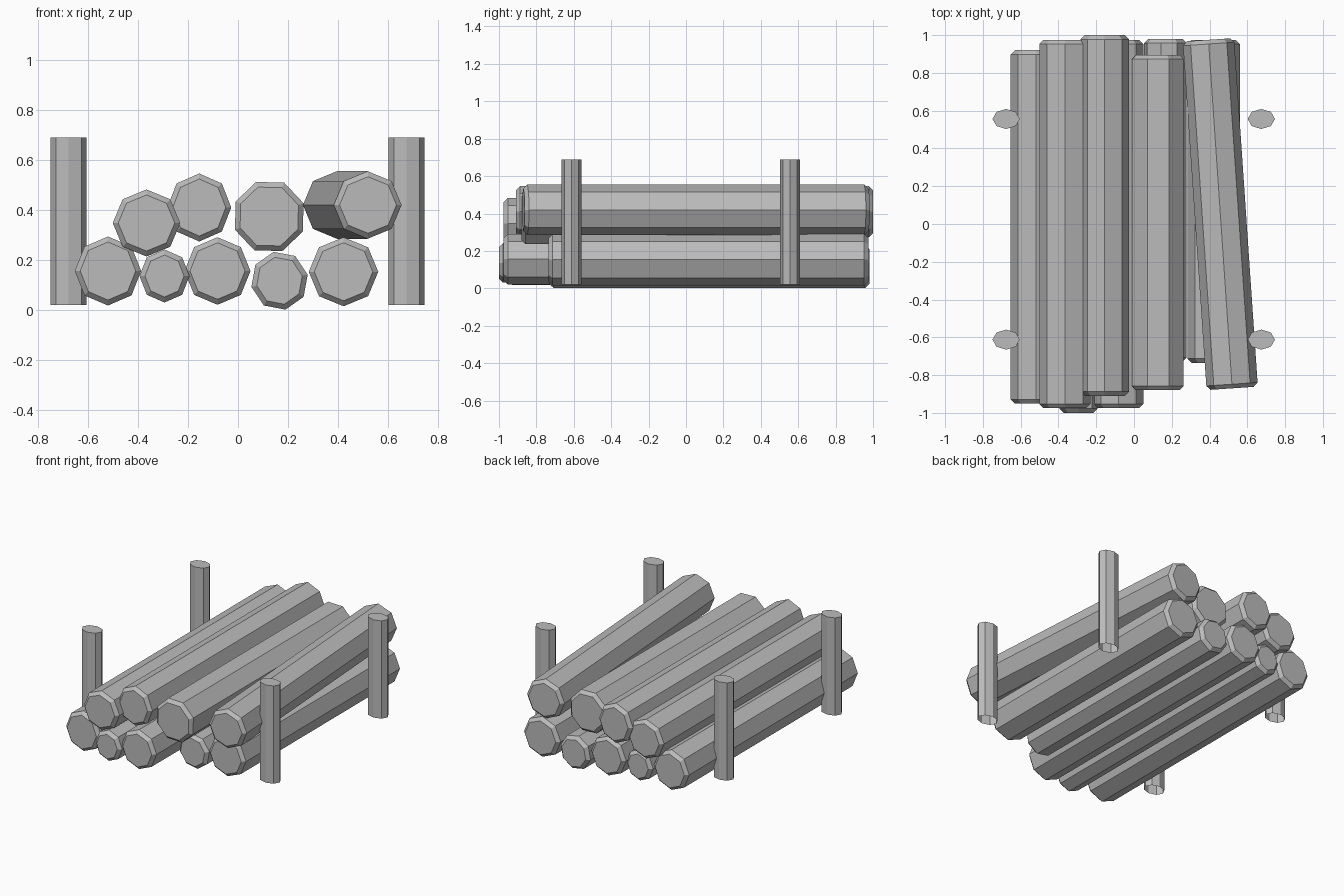
import bpy, bmesh, math
from mathutils import Vector

cube = bpy.data.objects.get("Cube")
if cube:
    bpy.data.objects.remove(cube, do_unlink=True)

SIDES = 8
CHAMFER = 0.022

grey = bpy.data.materials.new("plain_grey")
grey.use_nodes = True
colour = (0.5, 0.5, 0.5, 1)
grey.diffuse_color = colour
grey.node_tree.nodes["Principled BSDF"].inputs["Base Color"].default_value = colour


def prism(name, stations, rx, ry, turn=0, cap_start=True):
    """Eight-sided bar along local z; stations are (height, inset) pairs."""
    bm = bmesh.new()
    rings = []
    for height, inset in stations:
        ring = []
        for i in range(SIDES):
            a = math.radians(turn) + math.tau * i / SIDES
            ring.append(bm.verts.new(((rx - inset) * math.cos(a),
                                      (ry - inset) * math.sin(a), height)))
        rings.append(ring)
    for low, high in zip(rings, rings[1:]):
        for i in range(SIDES):
            j = (i + 1) % SIDES
            bm.faces.new((low[i], low[j], high[j], high[i]))
    bm.faces.new(rings[-1])
    if cap_start:
        bm.faces.new(rings[0][::-1])
    mesh = bpy.data.meshes.new(name)
    bm.to_mesh(mesh)
    bm.free()
    mesh.materials.append(grey)
    obj = bpy.data.objects.new(name, mesh)
    bpy.context.collection.objects.link(obj)
    return obj


def log(name, x, z, front, back, rx, rz, turn=0, back_x=None):
    """Chamfered log lying along y, optionally skewed towards back_x."""
    start = Vector((x, front, z))
    end = Vector((x if back_x is None else back_x, back, z))
    axis = end - start
    half = axis.length / 2
    stations = [(-half, CHAMFER), (CHAMFER - half, 0), (half - CHAMFER, 0), (half, CHAMFER)]
    obj = prism(name, stations, rx, rz, -turn)
    obj.location = (start + end) / 2
    obj.rotation_euler = (-math.pi / 2, 0, math.atan2(-axis.x, axis.y))


# Bottom row of logs
log("bottom_log_1", -0.52, 0.156, -0.95, 0.92, 0.133, 0.138)
log("bottom_log_2", -0.294, 0.136, -1.0, 0.94, 0.1, 0.106)
log("bottom_log_3", -0.082, 0.156, -0.975, 0.975, 0.132, 0.135)
log("bottom_log_4", 0.166, 0.117, -0.73, 0.98, 0.115, 0.118, 12)
log("bottom_log_5", 0.422, 0.153, -0.735, 0.975, 0.139, 0.138)

# Top row of logs, the last one lying askew
log("top_log_1", -0.366, 0.348, -0.975, 0.975, 0.135, 0.134)
log("top_log_2", -0.155, 0.41, -0.91, 1.0, 0.128, 0.136)
log("top_log_3", 0.125, 0.374, -0.88, 0.895, 0.147, 0.148, 21)
log("top_log_4", 0.52, 0.42, -0.87, 0.975, 0.136, 0.135, 0, 0.394)

# Four upright posts, open underneath
for side, x in (("right", -0.677), ("left", 0.674)):
    for end, y in (("front", -0.612), ("back", 0.556)):
        post = prism(f"{end}_{side}_post", [(0.02, 0), (0.69, 0)],
                     0.072, 0.053, 0, cap_start=False)
        post.location = (x, y, 0)
